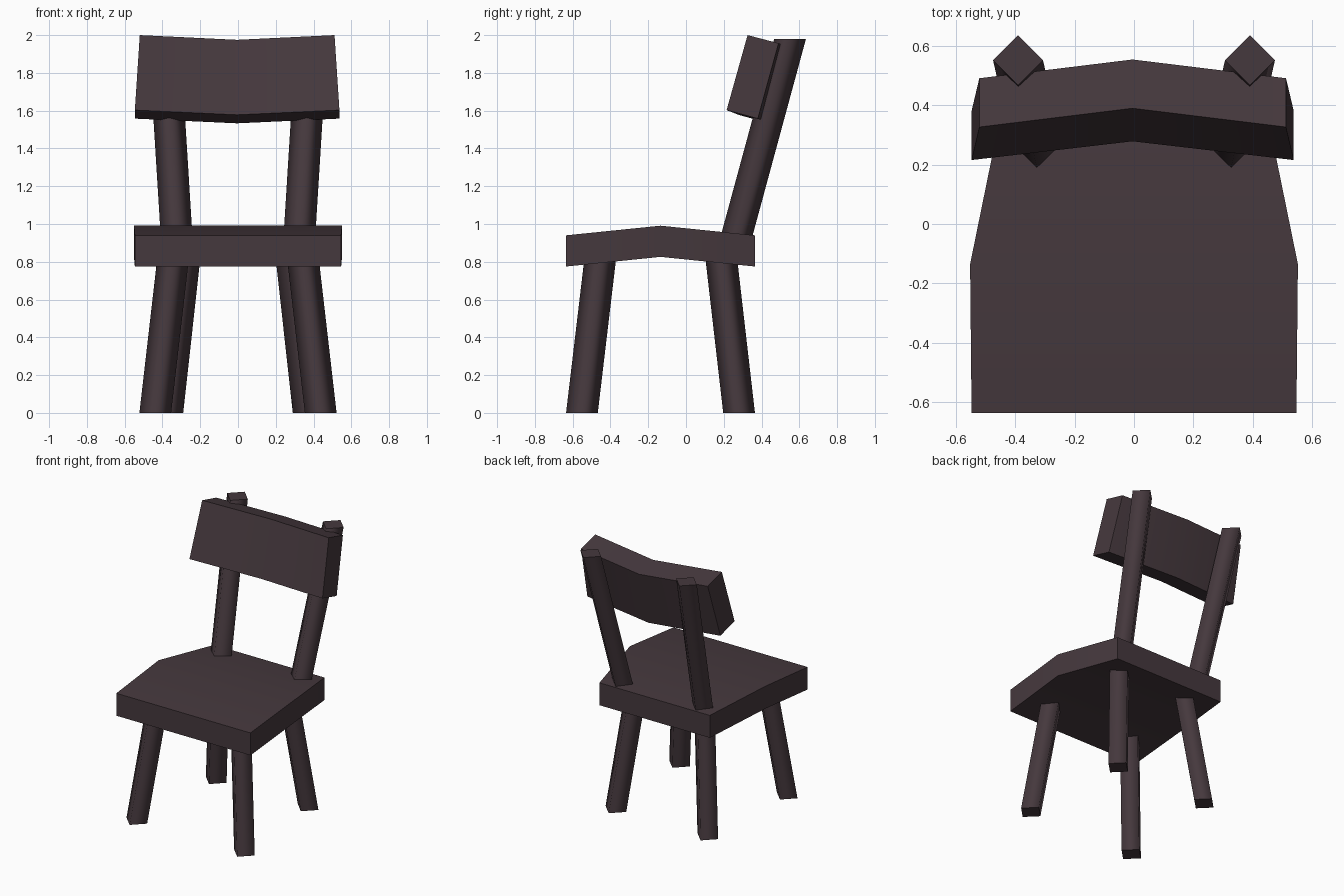
import bpy, bmesh, math

if "Cube" in bpy.data.objects:
    bpy.data.objects.remove(bpy.data.objects["Cube"])

wood = bpy.data.materials.new("dark brown wood")
wood.diffuse_color = (0.060, 0.040, 0.047, 1)
wood.use_nodes = True
wood.node_tree.nodes["Principled BSDF"].inputs["Base Color"].default_value = wood.diffuse_color


def loft(name, loops):
    """Skin four-sided cross-sections into a closed solid; sides smooth, caps flat."""
    bm = bmesh.new()
    rings = [[bm.verts.new(p) for p in loop] for loop in loops]
    for a, b in zip(rings, rings[1:]):
        for i in range(4):
            j = (i + 1) % 4
            bm.faces.new((a[i], a[j], b[j], b[i]))
    caps = [bm.faces.new(rings[0][::-1]), bm.faces.new(rings[-1])]
    for f in bm.faces:
        f.smooth = f not in caps
    bmesh.ops.recalc_face_normals(bm, faces=bm.faces)
    mesh = bpy.data.meshes.new(name)
    bm.to_mesh(mesh)
    bm.free()
    mesh.materials.append(wood)
    obj = bpy.data.objects.new(name, mesh)
    bpy.context.collection.objects.link(obj)
    return obj


def sharpen(obj):
    """Keep box edges crisp, leaving only the shallow bend smooth."""
    bpy.ops.object.select_all(action='DESELECT')
    obj.select_set(True)
    bpy.context.view_layer.objects.active = obj
    bpy.ops.object.shade_smooth_by_angle(angle=math.radians(30))


def diamond(x, y, z, r=0.084):
    return [(x + r, y, z), (x, y + r, z), (x - r, y, z), (x, y - r, z)]


# Seat: slab bent along its middle, tapering to the back
seat = loft("seat", [
    [(-w, y, z), (w, y, z), (w, y, z + 0.165), (-w, y, z + 0.165)]
    for w, y, z in ((0.546, -0.635, 0.775), (0.551, -0.135, 0.826), (0.449, 0.365, 0.775))])
sharpen(seat)

# Legs and back posts: splayed diamond-section bars, mirrored across x
for name, foot, top in (
        ("front_leg", (0.438, -0.551, 0), (0.34, -0.45, 0.85)),
        ("back_leg", (0.374, 0.281, 0), (0.28, 0.183, 0.85)),
        ("back_post", (0.323, 0.258, 0.90), (0.39, 0.551, 1.98))):
    bar = loft(name, [diamond(*foot), diamond(*top)])
    bar.modifiers.new("mirror", 'MIRROR')

# Backrest: leaning board, bent back at its centre
def board_section(x_top, x_bottom, dy, dz):
    return [(x_bottom, 0.215 + dy, 1.603 + dz), (x_bottom, 0.380 + dy, 1.558 + dz),
            (x_top, 0.490 + dy, 1.957 + dz), (x_top, 0.326 + dy, 2.000 + dz)]

backrest = loft("backrest", [board_section(-0.52, -0.546, 0, 0),
                             board_section(-0.005, -0.005, 0.063, -0.025),
                             board_section(0.511, 0.537, 0, 0)])
sharpen(backrest)
